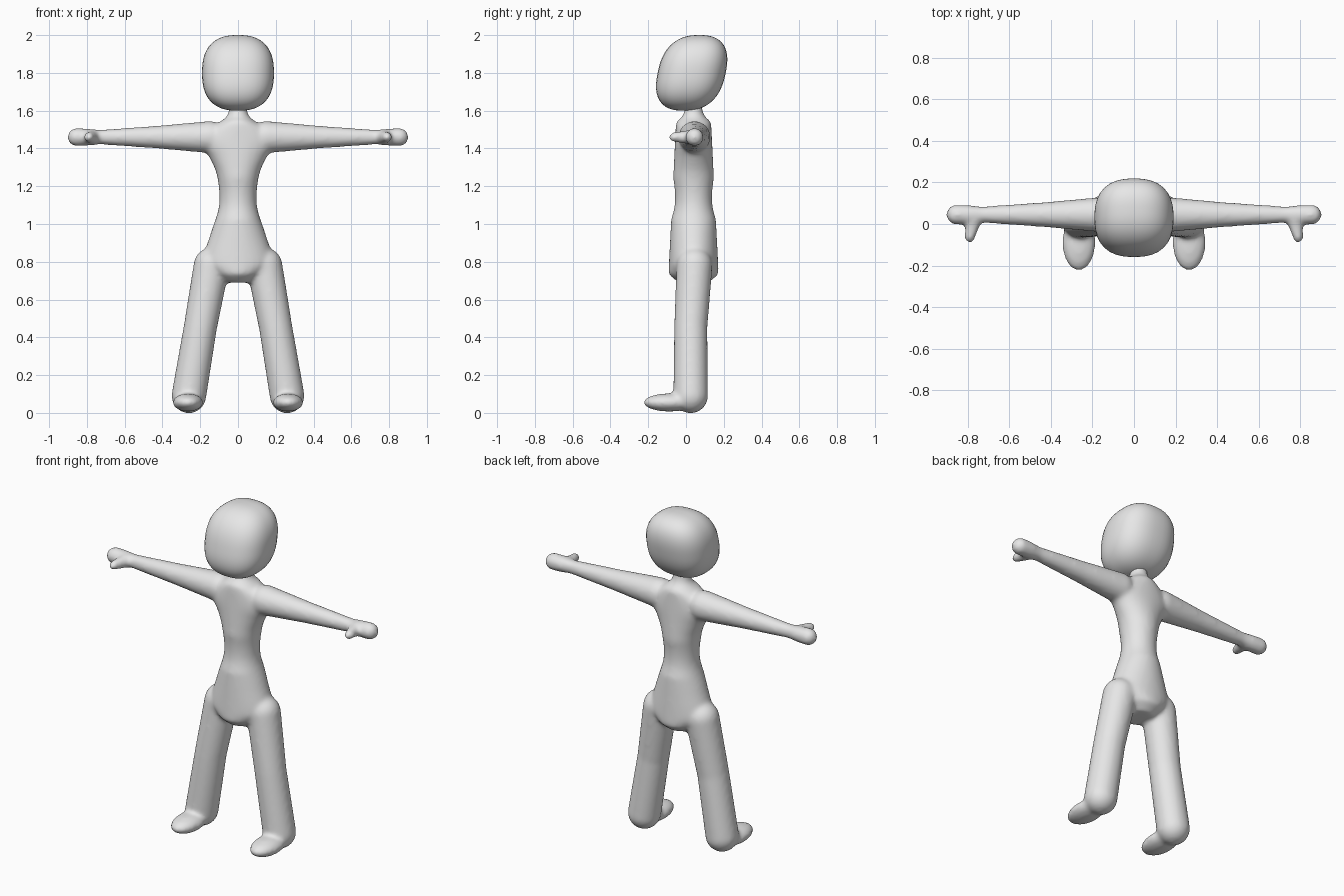
import bpy, bmesh, math
from mathutils import Matrix, Vector

cube = bpy.data.objects.get("Cube")
if cube:
    bpy.data.objects.remove(cube)

grey = (0.8, 0.8, 0.8, 1)
clay = bpy.data.materials.new("light_grey")
clay.use_nodes = True
clay.diffuse_color = grey
clay.node_tree.nodes["Principled BSDF"].inputs["Base Color"].default_value = grey

SEGMENTS = 40
ARM_DEPTH, ARM_HEIGHT = 0.045, 1.46


def ball(bm, centre, size):
    """Add a sphere, or an ellipsoid when the three sizes differ."""
    matrix = Matrix.LocRotScale(Vector(centre), None, Vector(size))
    return bmesh.ops.create_uvsphere(bm, u_segments=SEGMENTS, v_segments=SEGMENTS,
                                     radius=1, matrix=matrix)["verts"]


def limb(bm, joints):
    """Add a ball at every joint and a tapered tube between neighbours."""
    for centre, radius in joints:
        ball(bm, centre, (radius, radius, radius))
    for (start, start_radius), (end, end_radius) in zip(joints, joints[1:]):
        start, end = Vector(start), Vector(end)
        along = end - start
        matrix = Matrix.LocRotScale((start + end) / 2, along.to_track_quat('Z', 'Y'), None)
        bmesh.ops.create_cone(bm, cap_ends=True, segments=SEGMENTS, radius1=start_radius,
                              radius2=end_radius, depth=along.length, matrix=matrix)


def smooth_profile(points, steps=6):
    """Resample a profile with a curve that passes through its points."""
    points = [Vector(p) for p in points]
    padded = [points[0]] + points + [points[-1]]
    result = []
    for before, start, end, after in zip(padded, padded[1:], padded[2:], padded[3:]):
        for step in range(steps):
            t = step / steps
            ease = t * t * (3 - 2 * t)
            result.append(start.lerp(end, ease)
                          + (end - before) / 2 * t * (1 - t) ** 2
                          - (after - start) / 2 * t * t * (1 - t))
    return result + [points[-1]]


def finish(name, bm):
    """Turn the working mesh into a smooth shaded object."""
    bmesh.ops.recalc_face_normals(bm, faces=bm.faces)
    for face in bm.faces:
        face.smooth = True
    mesh = bpy.data.meshes.new(name)
    bm.to_mesh(mesh)
    bm.free()
    mesh.materials.append(clay)
    obj = bpy.data.objects.new(name, mesh)
    bpy.context.collection.objects.link(obj)
    return obj


# Head: a squarish ball that leans back towards the crown
bm = bmesh.new()
for vert in ball(bm, (0, 0, 0), (1, 1, 1)):
    squareness = 2.5
    reach = sum(abs(c) ** squareness for c in vert.co) ** (1 / squareness)
    x, y, z = vert.co / reach
    vert.co = (0.19 * x, 0.18 * y + 0.04 * z + 0.03, 0.2 * z + 1.8)
finish("head", bm)

# Torso and neck: half width by height, with a depth that shrinks upwards
bm = bmesh.new()
torso = [(0.69, 0.08), (0.75, 0.15), (0.8, 0.19), (0.95, 0.145), (1.1, 0.1), (1.25, 0.11),
         (1.35, 0.15), (1.43, 0.2), (1.5, 0.16), (1.57, 0.06), (1.66, 0.045)]
rings = []
for height, width in smooth_profile(torso):
    depth = min(width, 0.17 - 0.05 * height)
    angles = [math.tau * k / SEGMENTS for k in range(SEGMENTS)]
    rings.append([bm.verts.new((width * math.cos(a), depth * math.sin(a) + 0.04, height))
                  for a in angles])
for low, high in zip(rings, rings[1:]):
    for k in range(SEGMENTS):
        bm.faces.new((low[k - 1], low[k], high[k], high[k - 1]))
bm.faces.new(rings[0])
bm.faces.new(rings[-1])

for side in (1, -1):
    # Arm from shoulder through elbow and wrist to the rounded hand
    arm = [(0.15, 0.085), (0.43, 0.06), (0.73, 0.039), (0.8, 0.046), (0.855, 0.048)]
    limb(bm, [((side * x, ARM_DEPTH, ARM_HEIGHT), radius) for x, radius in arm])

    # Thumb pointing forwards
    limb(bm, [((side * 0.77, 0.03, ARM_HEIGHT), 0.04),
              ((side * 0.79, -0.065, ARM_HEIGHT), 0.026)])

    # Leg from ankle through knee to hip
    limb(bm, [((side * 0.26, 0.025, 0.09), 0.092),
              ((side * 0.2, 0.025, 0.45), 0.088),
              ((side * 0.14, 0.045, 0.78), 0.095)])

    # Foot, flattened towards the toes
    ball(bm, (side * 0.265, -0.09, 0.055), (0.08, 0.135, 0.048))
body = finish("body", bm)

# Fuse the limbs into one skin and soften the joins
fuse = body.modifiers.new("fuse", 'REMESH')
fuse.mode = 'VOXEL'
fuse.voxel_size = 0.011
fuse.use_smooth_shade = True
soften = body.modifiers.new("soften", 'SMOOTH')
soften.factor = 0.5
soften.iterations = 12
